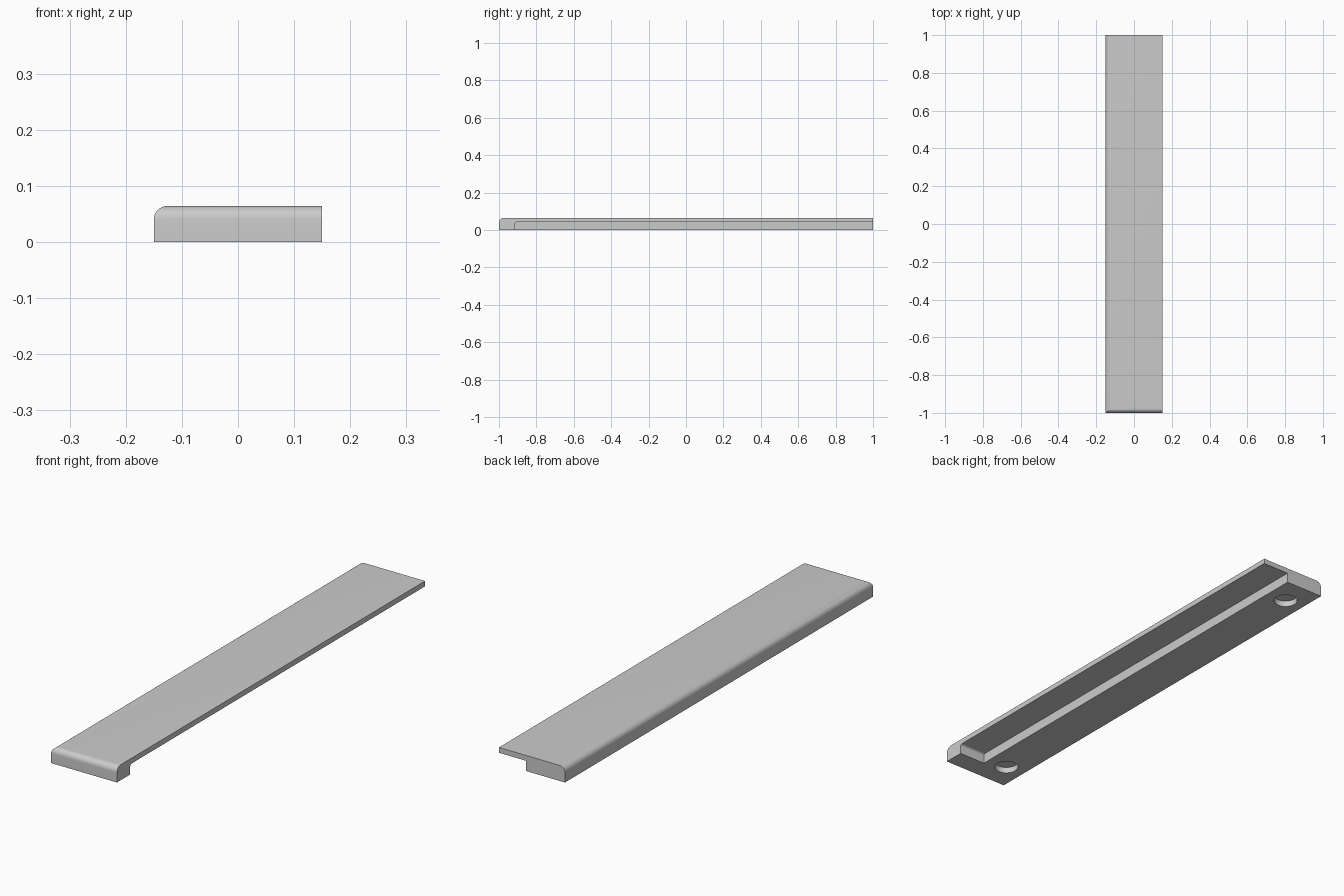
import bpy, bmesh, math
from mathutils import Vector

if "Cube" in bpy.data.objects:
    bpy.data.objects.remove(bpy.data.objects["Cube"], do_unlink=True)

HALF_W, HALF_L, HEIGHT = 0.15, 1.0, 0.064
FILLET = 0.024
RECESS_X, RECESS_Y, RECESS_Z = 0.027, -0.914, 0.042
HOLE_X, HOLE_Y, HOLE_R, HOLE_DEPTH = -0.063, 0.88, 0.047, 0.025

grey = bpy.data.materials.new("plain_grey")
grey.use_nodes = True
colour = (0.6, 0.6, 0.6, 1)
grey.diffuse_color = colour
grey.node_tree.nodes["Principled BSDF"].inputs["Base Color"].default_value = colour


def finish(name, bm):
    bmesh.ops.recalc_face_normals(bm, faces=bm.faces)
    mesh = bpy.data.meshes.new(name)
    bm.to_mesh(mesh)
    bm.free()
    mesh.materials.append(grey)
    obj = bpy.data.objects.new(name, mesh)
    bpy.context.collection.objects.link(obj)
    return obj


def box(name, low, high, radius=0, rounded=None):
    """Box between two corners; edges whose midpoint passes the test are rounded."""
    low, high = Vector(low), Vector(high)
    bm = bmesh.new()
    bmesh.ops.create_cube(bm, size=1)
    for v in bm.verts:
        v.co = (low + high) / 2 + v.co * (high - low)
    if rounded:
        edges = [e for e in bm.edges if rounded((e.verts[0].co + e.verts[1].co) / 2)]
        bmesh.ops.bevel(bm, geom=edges, offset=radius, segments=10,
                        profile=0.5, affect='EDGES')
    return finish(name, bm)


def cylinder(name, x, y, radius, top):
    bm = bmesh.new()
    bmesh.ops.create_cone(bm, cap_ends=True, segments=48,
                          radius1=radius, radius2=radius, depth=2 * top)
    bmesh.ops.translate(bm, verts=bm.verts, vec=(x, y, 0))
    return finish(name, bm)


# Long bar with its front and right-hand top edges rounded
bar = box("bar", (-HALF_W, -HALF_L, 0), (HALF_W, HALF_L, HEIGHT), FILLET,
          lambda m: m.z > HEIGHT - 0.001 and (m.x < -0.1 or m.y < -0.9))

# Underside recess, open at the back and left side, softened at its front end
cutters = [box("recess_cutter", (RECESS_X, RECESS_Y, -0.1), (0.3, 1.2, RECESS_Z), 0.01,
               lambda m: m.z > RECESS_Z - 0.001 and m.y < RECESS_Y + 0.001)]

# Two blind round holes in the underside
for side in (-1, 1):
    cutters.append(cylinder("hole_cutter", HOLE_X, side * HOLE_Y, HOLE_R, HOLE_DEPTH))

bpy.ops.object.select_all(action='DESELECT')
bar.select_set(True)
bpy.context.view_layer.objects.active = bar
for cutter in cutters:
    mod = bar.modifiers.new(cutter.name, 'BOOLEAN')
    mod.operation = 'DIFFERENCE'
    mod.solver = 'EXACT'
    mod.object = cutter
    bpy.ops.object.modifier_apply(modifier=mod.name)
    bpy.data.objects.remove(cutter, do_unlink=True)

bpy.ops.object.shade_smooth_by_angle(angle=math.radians(30))
